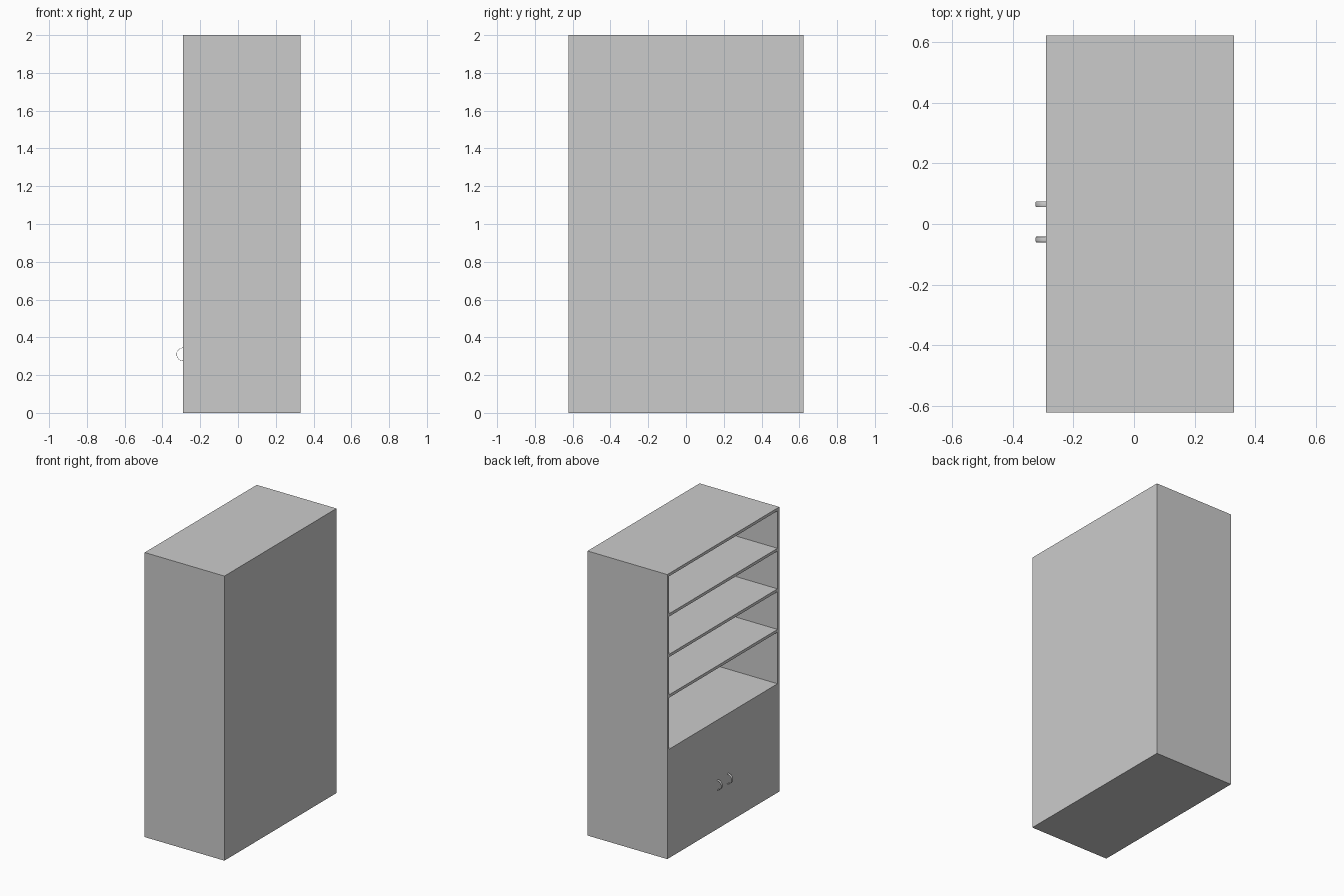
import bpy, bmesh, math
from mathutils import Matrix

if "Cube" in bpy.data.objects:
    bpy.data.objects.remove(bpy.data.objects["Cube"])

FRONT, BACK = -0.29, 0.33      # open side faces -x
HALF_W, H, T = 0.622, 2.0, 0.02
CABINET_TOP = 0.765
INNER = HALF_W - T


def finish(name, bm):
    bmesh.ops.recalc_face_normals(bm, faces=bm.faces)
    mesh = bpy.data.meshes.new(name)
    bm.to_mesh(mesh)
    bm.free()
    obj = bpy.data.objects.new(name, mesh)
    bpy.context.collection.objects.link(obj)
    return obj


def box(name, x, y, z):
    """Box from (min, max) pairs on each axis."""
    bm = bmesh.new()
    size = [b - a for a, b in (x, y, z)]
    mid = [(a + b) / 2 for a, b in (x, y, z)]
    bmesh.ops.create_cube(bm, size=1, matrix=Matrix.Translation(mid) @ Matrix.Diagonal((*size, 1)))
    return finish(name, bm)


def handle(name, y, z, radius=0.034, tube=0.0095):
    """Half ring standing out of the door face."""
    bm = bmesh.new()
    ring = bmesh.ops.create_circle(bm, segments=12, radius=tube,
                                   matrix=Matrix.Translation((FRONT, y, z + radius)))
    bmesh.ops.spin(bm, geom=ring["verts"] + bm.edges[:], cent=(FRONT, y, z),
                   axis=(0, 1, 0), angle=-math.pi, steps=24)
    obj = finish(name, bm)
    for p in obj.data.polygons:
        p.use_smooth = True
    return obj


# Carcass: sides, top, bottom and back
for name, s in (("side_left", 1), ("side_right", -1)):
    box(name, (FRONT, BACK), sorted((s * INNER, s * HALF_W)), (0, H))
box("top_panel", (FRONT, BACK), (-INNER, INNER), (H - T, H))
box("bottom_panel", (FRONT, BACK), (-INNER, INNER), (0, T))
box("back_panel", (BACK - T, BACK), (-INNER, INNER), (T, H - T))

# Shelves, the lowest one roofing the closed cabinet
for i, z in enumerate((CABINET_TOP, 1.147, 1.432, 1.717)):
    box(f"shelf_{i + 1}", (FRONT, BACK - T), (-INNER, INNER), (z - T, z))

# Flush pair of doors with ring handles
box("door_left", (FRONT, FRONT + T), (0, INNER), (T, CABINET_TOP - T))
box("door_right", (FRONT, FRONT + T), (-INNER, 0), (T, CABINET_TOP - T))
handle("handle_left", 0.065, 0.31)
handle("handle_right", -0.051, 0.31)
